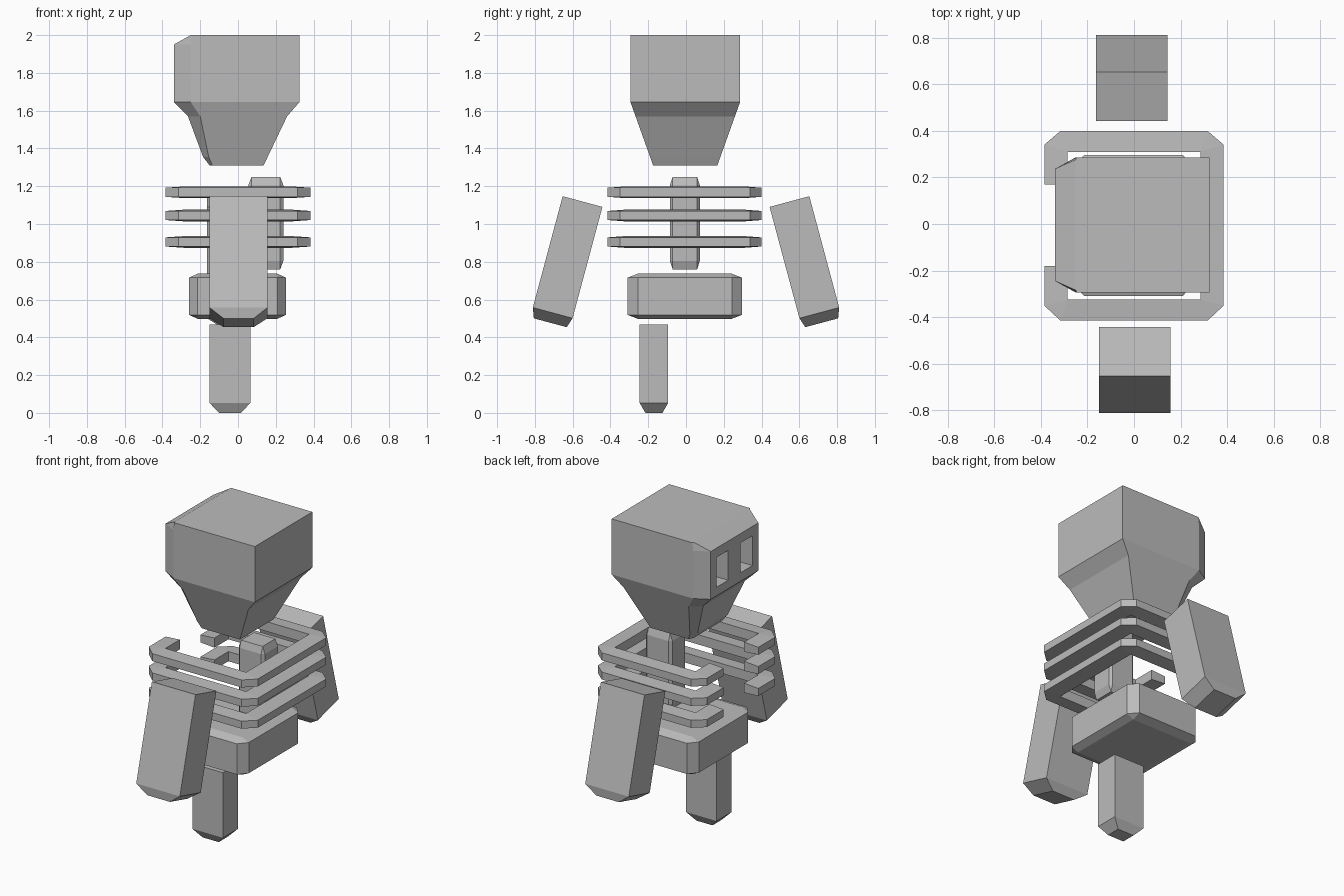
import bpy, bmesh, math
from mathutils import Matrix

if "Cube" in bpy.data.objects:
    bpy.data.objects.remove(bpy.data.objects["Cube"])

grey = bpy.data.materials.new("plain_grey")
grey.diffuse_color = (0.5, 0.5, 0.5, 1)
grey.use_nodes = True
grey.node_tree.nodes["Principled BSDF"].inputs["Base Color"].default_value = grey.diffuse_color


def finish(name, bm):
    bmesh.ops.recalc_face_normals(bm, faces=bm.faces[:])
    mesh = bpy.data.meshes.new(name)
    bm.to_mesh(mesh)
    bm.free()
    mesh.materials.append(grey)
    ob = bpy.data.objects.new(name, mesh)
    bpy.context.collection.objects.link(ob)
    return ob


def loft(name, sections, matrix=Matrix()):
    """Skin closed sections of equal length and cap both ends."""
    bm = bmesh.new()
    rings = [[bm.verts.new(p) for p in s] for s in sections]
    n = len(rings[0])
    for a, b in zip(rings, rings[1:]):
        for i in range(n):
            j = (i + 1) % n
            bm.faces.new((a[i], a[j], b[j], b[i]))
    bm.faces.new(rings[0])
    bm.faces.new(rings[-1])
    bmesh.ops.remove_doubles(bm, verts=bm.verts[:], dist=0.0005)
    bm.transform(matrix)
    return finish(name, bm)


def rect(x0, x1, y0, y1, z):
    return [(x0, y0, z), (x1, y0, z), (x1, y1, z), (x0, y1, z)]


def box(name, lo, hi, bevel=0.0):
    """Box between two corners, chamfered in proportion to its size."""
    bm = bmesh.new()
    bmesh.ops.create_cube(bm, size=1)
    if bevel:
        bmesh.ops.bevel(bm, geom=bm.edges[:], offset=bevel, segments=1,
                        affect='EDGES', profile=0.5)
    size = [b - a for a, b in zip(lo, hi)]
    mid = [(a + b) / 2 for a, b in zip(lo, hi)]
    bm.transform(Matrix.Translation(mid) @ Matrix.Diagonal((*size, 1)))
    return finish(name, bm)


# Head: face side (-x) has chamfered corners, jaw tapers downward
def head_ring(z, face_x, face_y, cheek_x, back_x, side_y):
    c = -0.004
    half = [(face_x, face_y), (cheek_x, side_y), (back_x, side_y)]
    return ([(x, c + y, z) for x, y in half]
            + [(x, c - y, z) for x, y in reversed(half)])


# Skull block, closed flat at the chin
skull = [
    head_ring(1.31, -0.15, 0.14, -0.135, 0.135, 0.17),
    head_ring(1.355, -0.185, 0.15, -0.155, 0.157, 0.186),
    head_ring(1.57, -0.265, 0.21, -0.20, 0.26, 0.263),
    head_ring(1.645, -0.34, 0.24, -0.25, 0.325, 0.29),
    head_ring(1.95, -0.34, 0.24, -0.25, 0.325, 0.29),
    head_ring(2.0, -0.25, 0.28, -0.246, 0.325, 0.29),
]
head = loft("head", skull)

# Eye sockets cut into the face
for side, y in (("left", -0.125), ("right", 0.12)):
    cutter = box("eye_cutter_" + side, (-0.45, y - 0.06, 1.70), (-0.24, y + 0.06, 1.89))
    cutter.hide_render = True
    cutter.hide_set(True)
    mod = head.modifiers.new("eye_" + side, 'BOOLEAN')
    mod.operation = 'DIFFERENCE'
    mod.solver = 'EXACT'
    mod.object = cutter

# Ribs: three chamfered loops, open at the chest
outer = [(-.385, .17), (-.385, .34), (-.315, .40), (.315, .40), (.385, .34),
         (.385, -.35), (.315, -.415), (-.315, -.415), (-.385, -.35), (-.385, -.18)]
inner = [(-.285, .17), (-.285, .31), (-.285, .31), (.285, .31), (.285, .31),
         (.285, -.325), (.285, -.325), (-.285, -.325), (-.285, -.325), (-.285, -.18)]
for i, z in enumerate((0.905, 1.045, 1.168)):
    loft("rib_%d" % (i + 1), [
        [(*o, z - 0.024), (*o, z + 0.024), (*n, z + 0.031), (*n, z - 0.031)]
        for o, n in zip(outer, inner)])

# Spine and pelvis
box("spine", (0.055, -0.085, 0.76), (0.24, 0.073, 1.25), 0.09)
box("pelvis", (-0.26, -0.31, 0.498), (0.255, 0.297, 0.737), 0.09)

# Leg with a chamfered foot
loft("leg", [rect(-0.10, 0.015, -0.215, -0.125, 0),
             rect(-0.15, 0.065, -0.245, -0.095, 0.052),
             rect(-0.15, 0.065, -0.245, -0.095, 0.468)])

# Arms: tilted outward, chamfered at the hand end
arm = [rect(-0.08, 0.08, 0.02, 0.20, -0.664),
       rect(-0.154, 0.154, 0, 0.218, -0.61),
       rect(-0.154, 0.154, 0, 0.218, 0)]
for name, turn, x in (("arm_front", 0, 0.003), ("arm_back", math.pi, -0.01)):
    place = (Matrix.Translation((x, 0, 0)) @ Matrix.Rotation(turn, 4, 'Z')
             @ Matrix.Translation((0, -0.653, 1.147))
             @ Matrix.Rotation(math.radians(-15), 4, 'X'))
    loft(name, arm, place)
